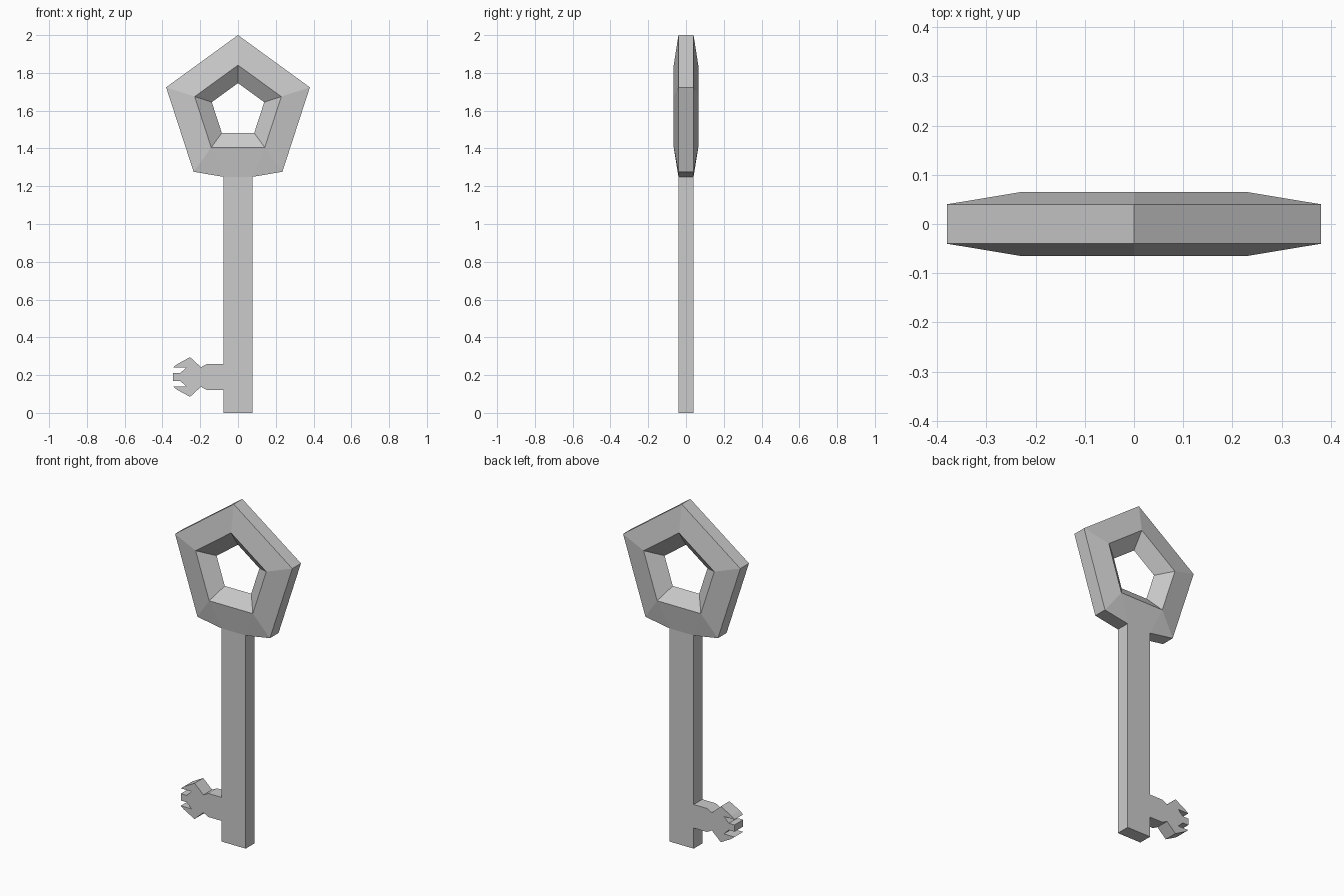
import bpy, bmesh
from math import sin, cos, radians

if "Cube" in bpy.data.objects:
    bpy.data.objects.remove(bpy.data.objects["Cube"])

HALF = 0.04            # half thickness of the flat parts
CZ = 1.6               # centre height of the bow
NX, NZ = 0.078, 1.25   # neck where shaft meets bow


def pentagon(r):
    return [(r * sin(radians(72 * i)), CZ + r * cos(radians(72 * i))) for i in range(5)]


bm = bmesh.new()


def ring(points, y):
    return [bm.verts.new((x, y, z)) for x, z in points]


# bow: pentagonal ring, outer edge drawn down to the neck at the bottom
p = pentagon(0.4)
outer_pts = p[:3] + [(NX, NZ), (-NX, NZ)] + p[3:]
to_ridge = [0, 1, 2, 2, 3, 3, 4]
NECK = 3
hole = ring(pentagon(0.146), 0)
outers = []
for s in (-1, 1):
    outer = ring(outer_pts, s * HALF)
    ridge = ring(pentagon(0.241), s * 0.065)
    outers.append(outer)
    for i in range(7):
        j = (i + 1) % 7
        a, b = ridge[to_ridge[i]], ridge[to_ridge[j]]
        bm.faces.new([outer[i], outer[j], b] + ([a] if a is not b else []))
    for i in range(5):
        j = (i + 1) % 5
        bm.faces.new((ridge[i], ridge[j], hole[j], hole[i]))
for i in range(7):
    if i != NECK:
        j = (i + 1) % 7
        bm.faces.new((outers[0][i], outers[0][j], outers[1][j], outers[1][i]))

# shaft and toothed bit: one outline, the bit mirrored about its centre line
BZ = 0.19
bit = [(-NX, 0.069), (-0.164, 0.069), (-0.196, 0.052), (-0.254, 0.105),
       (-0.322, 0.068), (-0.343, 0.051), (-0.274, 0.051), (-0.306, 0.02), (-0.343, 0.02)]
outline = [(NX, NZ), (-NX, NZ)]
outline += [(x, BZ + d) for x, d in bit] + [(x, BZ - d) for x, d in reversed(bit)]
outline += [(-NX, 0), (NX, 0)]
front, back = ring(outline, -HALF), ring(outline, HALF)
bm.faces.new(front)
bm.faces.new(back)
for i in range(1, len(outline)):
    j = (i + 1) % len(outline)
    bm.faces.new((front[i], front[j], back[j], back[i]))

# weld the neck into one closed surface
bmesh.ops.remove_doubles(bm, verts=bm.verts, dist=0.0005)
bmesh.ops.recalc_face_normals(bm, faces=bm.faces)
mesh = bpy.data.meshes.new("key")
bm.to_mesh(mesh)
bm.free()
bpy.context.collection.objects.link(bpy.data.objects.new("key", mesh))
